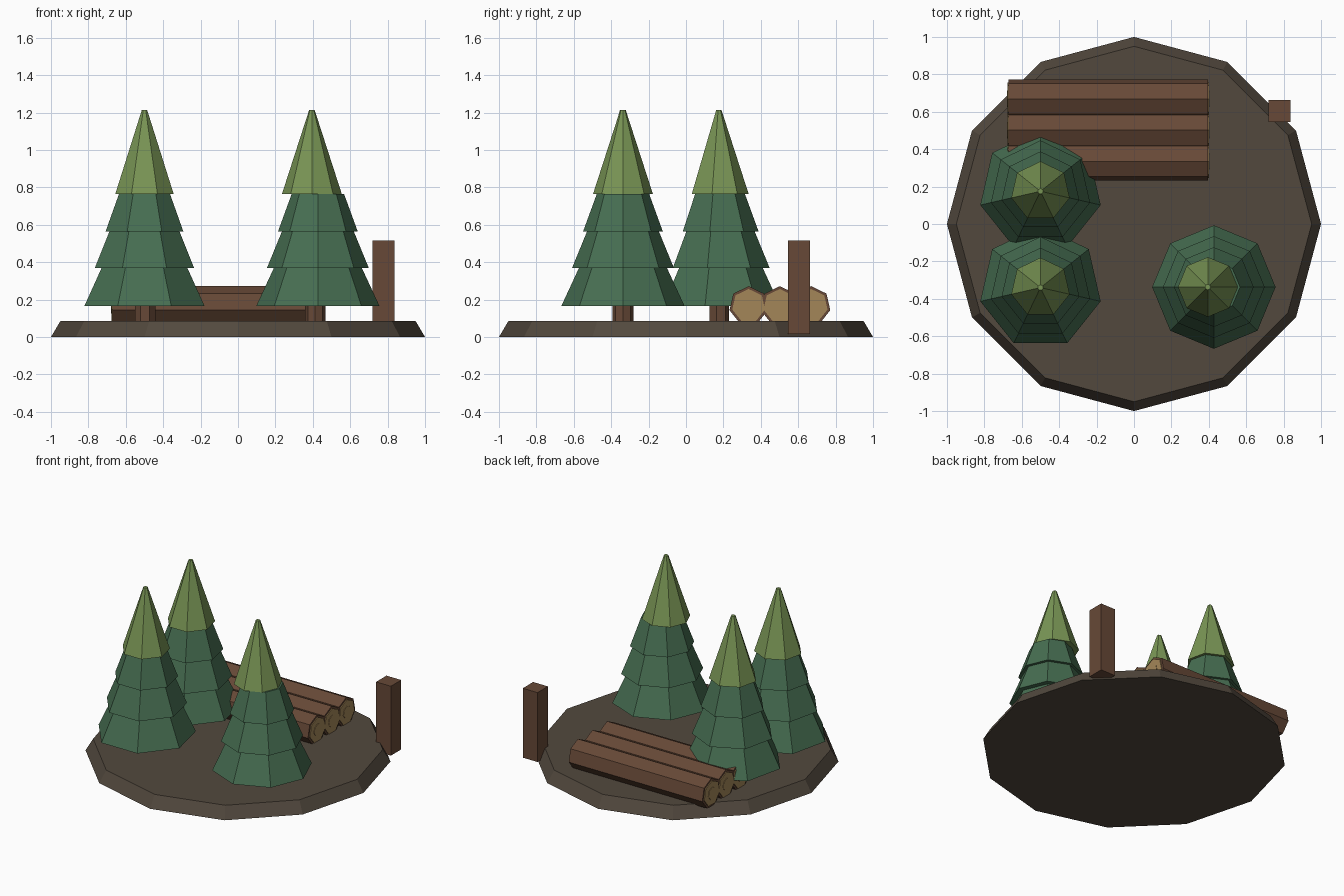
import bpy, bmesh, math
from mathutils import Matrix, Vector

cube = bpy.data.objects.get("Cube")
if cube:
    bpy.data.objects.remove(cube, do_unlink=True)


def material(name, rgb):
    m = bpy.data.materials.new(name)
    m.use_nodes = True
    color = (*rgb, 1)
    m.diffuse_color = color
    bsdf = next(n for n in m.node_tree.nodes if n.type == "BSDF_PRINCIPLED")
    bsdf.inputs["Base Color"].default_value = color
    bsdf.inputs["Roughness"].default_value = 0.9
    return m


SOIL = material("soil brown", (0.085, 0.066, 0.048))
BARK = material("bark brown", (0.135, 0.066, 0.038))
WOOD = material("cut wood tan", (0.37, 0.24, 0.098))
PINE = material("pine green", (0.062, 0.155, 0.083))
TIP = material("light tip green", (0.19, 0.3, 0.09))


def finish(name, bm, mats):
    bmesh.ops.recalc_face_normals(bm, faces=bm.faces)
    mesh = bpy.data.meshes.new(name)
    bm.to_mesh(mesh)
    bm.free()
    for m in mats:
        mesh.materials.append(m)
    obj = bpy.data.objects.new(name, mesh)
    bpy.context.collection.objects.link(obj)
    return obj


def frustum(bm, sides, r0, z0, r1, z1, center=(0, 0), place=None, slot=0):
    """Closed tapered prism with one corner pointing to +y."""
    rings = []
    for r, z in ((r0, z0), (r1, z1)):
        ring = []
        for i in range(sides):
            a = math.pi / 2 + math.tau * i / sides
            p = Vector((center[0] + r * math.cos(a), center[1] + r * math.sin(a), z))
            ring.append(bm.verts.new(place @ p if place else p))
        rings.append(ring)
    low, high = rings
    faces = [bm.faces.new(low[::-1]), bm.faces.new(high)]
    for i in range(sides):
        j = (i + 1) % sides
        faces.append(bm.faces.new((low[i], low[j], high[j], high[i])))
    for f in faces:
        f.material_index = slot


# Ground slab
bm = bmesh.new()
frustum(bm, 12, 1.0, 0.0, 0.95, 0.085)
finish("ground", bm, [SOIL])

# Trees: trunk, three skirts and a light tip
SKIRTS = ((0.33, 0.165, 0.235, 0.37), (0.272, 0.37, 0.192, 0.565), (0.213, 0.565, 0.14, 0.765))


def tree(name, sides, skirt_center, tip_center, trunk_center):
    bm = bmesh.new()
    frustum(bm, sides, 0.056, 0.002, 0.056, 0.3, trunk_center, slot=0)
    for r0, z0, r1, z1 in SKIRTS:
        frustum(bm, sides, r0, z0, r1, z1, skirt_center, slot=1)
    frustum(bm, sides, 0.16, 0.765, 0.015, 1.213, tip_center, slot=2)
    finish(name, bm, [BARK, PINE, TIP])


for name, y in (("back_tree", 0.175), ("front_right_tree", -0.34)):
    tree(name, 7, (-0.5, y), (-0.5, y), (-0.497, y))
tree("front_left_tree", 8, (0.427, -0.337), (0.395, -0.337), (0.413, -0.337))

# Logs lying along x, with cut wood discs on both ends
for i in range(3):
    bm = bmesh.new()
    # local y becomes world z, local z becomes world x
    place = Matrix.Translation((0, 0.335 + 0.167 * i, 0.167)) @ Matrix(
        ((0, 0, 1, 0), (1, 0, 0, 0), (0, 1, 0, 0), (0, 0, 0, 1)))
    frustum(bm, 7, 0.105, -0.67, 0.105, 0.395, place=place)
    for end, out in ((-0.67, -1), (0.395, 1)):
        frustum(bm, 7, 0.09, end, 0.09, end + out * 0.006, place=place, slot=1)
        frustum(bm, 7, 0.045, end, 0.045, end + out * 0.009, place=place, slot=1)
    finish(f"log_{i + 1}", bm, [BARK, WOOD])

# Square post at the rim
bm = bmesh.new()
bmesh.ops.create_cube(bm, size=1, matrix=Matrix.Translation((0.778, 0.605, 0.267))
                      @ Matrix.Diagonal((0.118, 0.118, 0.5, 1)))
finish("post", bm, [BARK])
